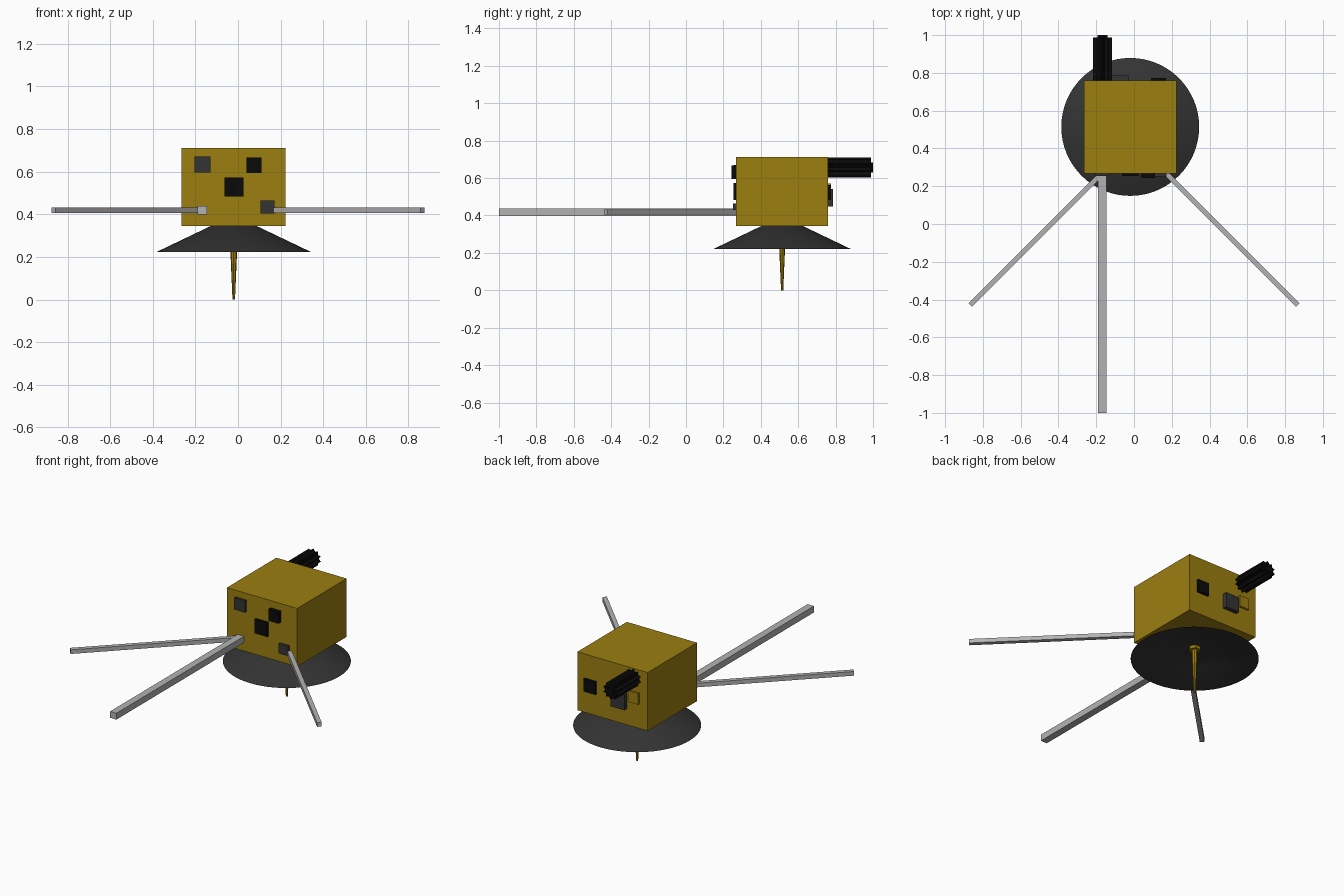
import bpy, bmesh, math
from mathutils import Matrix, Vector

cube = bpy.data.objects.get("Cube")
if cube:
    bpy.data.objects.remove(cube, do_unlink=True)


def material(name, rgb):
    m = bpy.data.materials.new(name)
    m.use_nodes = True
    m.diffuse_color = (*rgb, 1)
    m.node_tree.nodes["Principled BSDF"].inputs["Base Color"].default_value = (*rgb, 1)
    return m


gold = material("gold", (0.33, 0.21, 0.005))
silver = material("silver", (0.45, 0.45, 0.45))
charcoal = material("charcoal", (0.034, 0.034, 0.034))
black = material("black", (0.003, 0.003, 0.003))


def finish(bm, name, mat, smooth=False):
    bmesh.ops.recalc_face_normals(bm, faces=bm.faces)
    mesh = bpy.data.meshes.new(name)
    bm.to_mesh(mesh)
    bm.free()
    obj = bpy.data.objects.new(name, mesh)
    bpy.context.collection.objects.link(obj)
    mesh.materials.append(mat)
    if smooth:
        bpy.ops.object.select_all(action="DESELECT")
        obj.select_set(True)
        bpy.context.view_layer.objects.active = obj
        bpy.ops.object.shade_smooth_by_angle(angle=math.radians(35))
    return obj


def box(name, mat, x, y, z):
    """Box spanning the (low, high) pairs x, y and z."""
    bm = bmesh.new()
    mid = Vector([(a + b) / 2 for a, b in (x, y, z)])
    size = [b - a for a, b in (x, y, z)]
    bmesh.ops.create_cube(bm, size=1, matrix=Matrix.Translation(mid) @ Matrix.Diagonal((*size, 1)))
    return finish(bm, name, mat)


def lathe(name, mat, profile, centre, steps, smooth):
    """Revolve (radius, z) points about a vertical axis."""
    bm = bmesh.new()
    verts = [bm.verts.new((r, 0, z)) for r, z in profile]
    edges = [bm.edges.new(pair) for pair in zip(verts, verts[1:])]
    bmesh.ops.spin(bm, geom=verts + edges, axis=(0, 0, 1), cent=(0, 0, 0),
                   angle=math.tau, steps=steps)
    bmesh.ops.remove_doubles(bm, verts=bm.verts, dist=0.0005)
    bmesh.ops.translate(bm, verts=bm.verts, vec=(*centre, 0))
    return finish(bm, name, mat, smooth)


def extrude_y(name, mat, outline, y0, y1, cx, cz):
    """Extrude an (x, z) outline along y."""
    bm = bmesh.new()
    face = bm.faces.new([bm.verts.new((cx + x, y0, cz + z)) for x, z in outline])
    new = bmesh.ops.extrude_face_region(bm, geom=[face])["geom"]
    moved = [v for v in new if isinstance(v, bmesh.types.BMVert)]
    bmesh.ops.translate(bm, verts=moved, vec=(0, y1 - y0, 0))
    return finish(bm, name, mat)


# Main body
FRONT, BACK = 0.268, 0.76
CENTRE = (-0.02, 0.514)
box("body", gold, (-0.265, 0.224), (FRONT, BACK), (0.345, 0.712))

# Hollow dish and its spike
lathe("dish", charcoal,
      [(0, 0.344), (0.11, 0.344), (0.365, 0.222), (0.355, 0.222), (0.2, 0.272), (0.1, 0.292), (0, 0.296)],
      CENTRE, 64, True)
lathe("spike_base", gold, [(0, 0.297), (0.035, 0.297), (0.035, 0.276), (0, 0.276)], CENTRE, 6, False)
lathe("spike", gold, [(0, 0.28), (0.018, 0.28), (0.006, 0), (0, 0)], CENTRE, 8, False)

# Booms: one straight, two splayed at 45 degrees
box("long_boom", silver, (-0.19, -0.146), (-1, FRONT + 0.01), (0.398, 0.438))
for side, name in ((-1, "right_boom"), (1, "left_boom")):
    boom = box(name, silver, (-0.0135, 0.0135), (-0.985, 0.01), (0.406, 0.432))
    boom.location = (side * 0.17, FRONT, 0)
    boom.rotation_euler.z = side * math.pi / 4

# Instruments on the front face
for name, mat, x, z, depth in (
    ("front_upper_right_panel", charcoal, (-0.204, -0.129), (0.596, 0.671), 0.014),
    ("front_upper_left_panel", black, (0.04, 0.11), (0.594, 0.667), 0.024),
    ("front_centre_panel", black, (-0.063, 0.025), (0.484, 0.573), 0.014),
    ("front_lower_panel", charcoal, (0.106, 0.171), (0.404, 0.465), 0.016),
):
    box(name, mat, x, (FRONT - depth, FRONT + 0.01), z)

# Instruments on the back face
for name, mat, x, z, depth in (
    ("back_left_panel", black, (0.09, 0.17), (0.482, 0.562), 0.014),
    ("back_centre_unit", charcoal, (-0.122, -0.026), (0.447, 0.542), 0.027),
    ("back_right_panel", gold, (-0.208, -0.14), (0.5, 0.57), 0.014),
):
    box(name, mat, x, (BACK - 0.01, BACK + depth), z)

# Fluted rear tube with a round core
TEETH = 10
star = []
for i in range(TEETH * 2):
    r = 0.054 if i % 2 == 0 else 0.037
    a = math.pi * i / TEETH + math.pi / 2
    star.append((r * math.cos(a), r * math.sin(a)))
extrude_y("fluted_tube", black, star, BACK - 0.01, 0.988, -0.167, 0.656)
core = [(0.027 * math.cos(math.tau * i / 16), 0.027 * math.sin(math.tau * i / 16)) for i in range(16)]
extrude_y("tube_core", black, core, BACK, 1.0, -0.167, 0.656)
